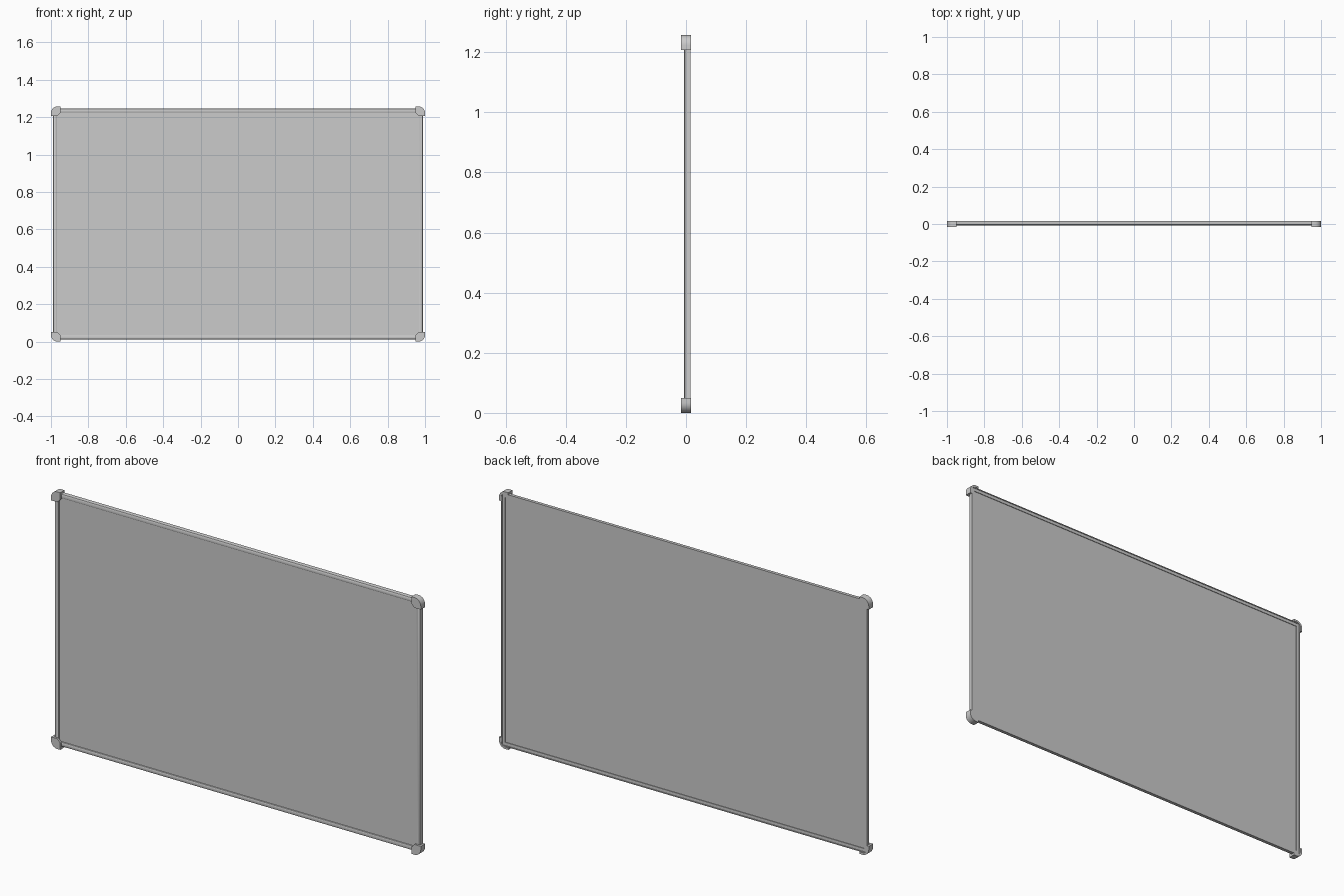
import bpy, bmesh, math

if "Cube" in bpy.data.objects:
    bpy.data.objects.remove(bpy.data.objects["Cube"])

W, H = 1.0, 1.257   # half width, full height over the corner caps


def new_object(name, bm, angle=30):
    bmesh.ops.recalc_face_normals(bm, faces=bm.faces)
    me = bpy.data.meshes.new(name)
    bm.to_mesh(me)
    bm.free()
    ob = bpy.data.objects.new(name, me)
    bpy.context.collection.objects.link(ob)
    bpy.ops.object.select_all(action='DESELECT')
    ob.select_set(True)
    bpy.context.view_layer.objects.active = ob
    bpy.ops.object.shade_smooth_by_angle(angle=math.radians(angle))
    return ob


def prism(bm, outline, y0, y1):
    # closed (x, z) outline extruded along y
    f = bm.faces.new([bm.verts.new((x, y0, z)) for x, z in outline])
    ext = bmesh.ops.extrude_face_region(bm, geom=[f], use_keep_orig=True)
    for v in ext['geom']:
        if isinstance(v, bmesh.types.BMVert):
            v.co.y = y1


# Writing panel
bm = bmesh.new()
i = 0.02
prism(bm, [(-W + i, i), (W - i, i), (W - i, H - i), (-W + i, H - i)], 0.001, 0.009)
new_object("writing_panel", bm)

# Frame rail: (inset from edge, y) profile, rounded front and a rear channel
profile = [(0.011, 0.015), (0.011, 0.0)]
for k in range(1, 7):
    a = math.pi - math.pi * k / 6
    profile.append((0.022 + 0.011 * math.cos(a), -0.007 * math.sin(a)))
profile += [(0.033, 0.001), (0.015, 0.001), (0.015, 0.009),
            (0.030, 0.009), (0.030, 0.012), (0.015, 0.012), (0.015, 0.015)]
bm = bmesh.new()
loops = []
for d, y in profile:
    loops.append([bm.verts.new(p) for p in (
        (-W + d, y, d), (W - d, y, d), (W - d, y, H - d), (-W + d, y, H - d))])
for k, lo in enumerate(loops):
    nx = loops[(k + 1) % len(loops)]
    for j in range(4):
        bm.faces.new((lo[j], lo[(j + 1) % 4], nx[(j + 1) % 4], nx[j]))
new_object("frame_rails", bm)


def arc(inset, r, n=8):
    # quarter round running from the side edge to the bottom edge
    c = inset + r
    return [(c - r * math.cos(a), c - r * math.sin(a))
            for a in (math.pi / 2 * k / n for k in range(n + 1))]


# Corner caps: front plate plus curved outer wall, open at the back
S = 0.05
for sx, nx in ((1, "left"), (-1, "right")):
    for sz, nz in ((1, "lower"), (-1, "upper")):
        place = lambda pts: [(sx * (-W + a), b if sz > 0 else H - b) for a, b in pts]
        bm = bmesh.new()
        outer = [(0, S)] + arc(0, 0.034)
        plate = outer + [(S, 0), (S, 0.034), (0.034, S)]
        wall = outer + [(S, 0), (S, 0.010)] + arc(0.010, 0.024)[::-1] + [(0.010, S)]
        prism(bm, place(plate), -0.0165, -0.006)
        prism(bm, place(wall), -0.006, 0.0165)
        new_object(f"corner_cap_{nz}_{nx}", bm)
